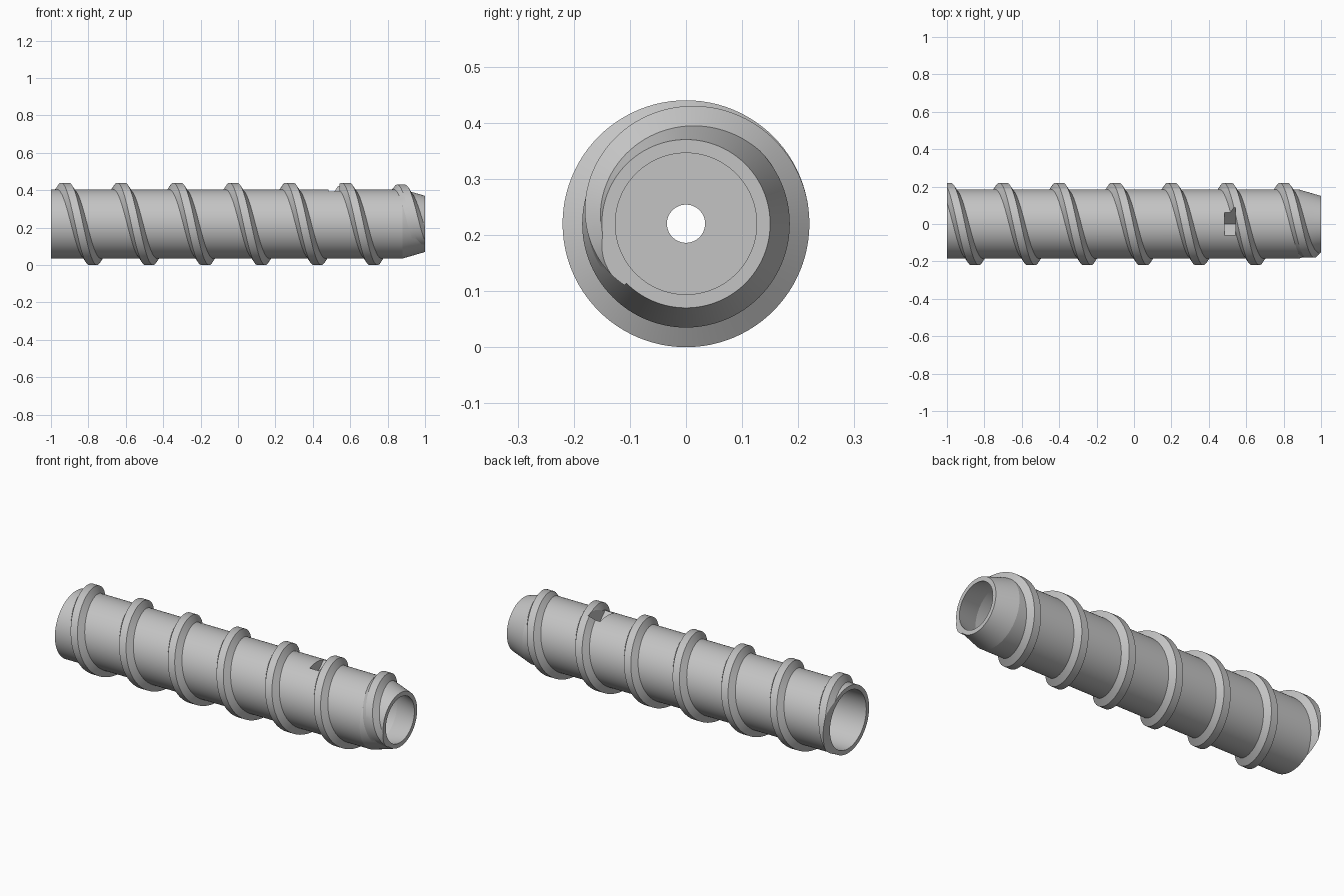
import bpy, bmesh
from math import sin, cos, pi, radians
from mathutils import Vector

AXIS_Z = 0.22
SEGS = 96
PITCH = 0.3
THREAD_START = -1.0

if "Cube" in bpy.data.objects:
    bpy.data.objects.remove(bpy.data.objects["Cube"], do_unlink=True)

grey = bpy.data.materials.new("plain grey")
grey.use_nodes = True
grey.diffuse_color = (0.55, 0.55, 0.55, 1)
grey.node_tree.nodes["Principled BSDF"].inputs["Base Color"].default_value = grey.diffuse_color


def point(x, r, angle):
    return (x, r * cos(angle), AXIS_Z + r * sin(angle))


def finish(name, bm):
    bmesh.ops.recalc_face_normals(bm, faces=bm.faces)
    mesh = bpy.data.meshes.new(name)
    bm.to_mesh(mesh)
    bm.free()
    mesh.materials.append(grey)
    obj = bpy.data.objects.new(name, mesh)
    bpy.context.collection.objects.link(obj)
    return obj


def bridge(bm, ring_a, ring_b):
    n = len(ring_a)
    for i in range(n):
        j = (i + 1) % n
        bm.faces.new((ring_a[i], ring_a[j], ring_b[j], ring_b[i]))


# Hollow body with tapered nose and a pierced inner wall, turned about the x axis
profile = [(-1, 0.185), (0.88, 0.185), (1, 0.15), (1, 0.126), (0.87, 0.16),
           (0.57, 0.16), (0.57, 0.034), (0.45, 0.034), (0.45, 0.16), (-1, 0.16)]
bm = bmesh.new()
rings = [[bm.verts.new(point(x, r, 2 * pi * s / SEGS)) for x, r in profile]
         for s in range(SEGS)]
for s in range(SEGS):
    bridge(bm, rings[s], rings[(s + 1) % SEGS])
tube = finish("tube_body", bm)


# Helical thread, fading into the nose
def body_radius(x):
    return 0.185 - 0.035 * min(max((x - 0.88) / 0.12, 0), 1)


bm = bmesh.new()
fade_start, fade_span = 12 * pi, radians(225)
first = -SEGS // 6
last = int(SEGS * (6 + 225 / 360))
rings = []
for s in range(first, last + 1):
    angle = 2 * pi * s / SEGS
    x = THREAD_START + PITCH * angle / (2 * pi)
    fade = max(0, (angle - fade_start) / fade_span)
    crest = 0.22 - 0.065 * fade ** 2
    left, right = x - 0.043, x + 0.043
    section = [(left, body_radius(left) - 0.012), (left, body_radius(left)),
               (x - 0.021, crest), (x + 0.021, crest),
               (right, body_radius(right)), (right, body_radius(right) - 0.012)]
    rings.append([bm.verts.new(point(px, r, angle)) for px, r in section])
for a, b in zip(rings, rings[1:]):
    bridge(bm, a, b)
bm.faces.new(rings[0])
bm.faces.new(rings[-1])
# Trim the thread flush with both ends of the body
for side in (-1, 1):
    bmesh.ops.bisect_plane(bm, geom=bm.verts[:] + bm.edges[:] + bm.faces[:],
                           plane_co=(side, 0, 0), plane_no=(side, 0, 0), clear_outer=True)
    bmesh.ops.holes_fill(bm, edges=[e for e in bm.edges if e.is_boundary], sides=0)
thread = finish("helical_thread", bm)

# V-shaped notch cut across the top
bm = bmesh.new()
notch = [(0, 0.333), (0.12, 0.453), (-0.12, 0.453)]
ends = [[bm.verts.new((x, y, z)) for y, z in notch] for x in (0.485, 0.542)]
bridge(bm, *ends)
for end in ends:
    bm.faces.new(end)
cutter = finish("notch_cutter", bm)
cutter.hide_render = True
cutter.hide_viewport = True
cutter.display_type = 'WIRE'

for obj in (tube, thread):
    bpy.ops.object.select_all(action='DESELECT')
    obj.select_set(True)
    bpy.context.view_layer.objects.active = obj
    bpy.ops.object.shade_smooth_by_angle(angle=radians(12))
    cut = obj.modifiers.new("notch", 'BOOLEAN')
    cut.object = cutter
    cut.operation = 'DIFFERENCE'
    cut.solver = 'EXACT'
    bpy.ops.object.modifier_apply(modifier=cut.name)
bpy.data.objects.remove(cutter, do_unlink=True)
